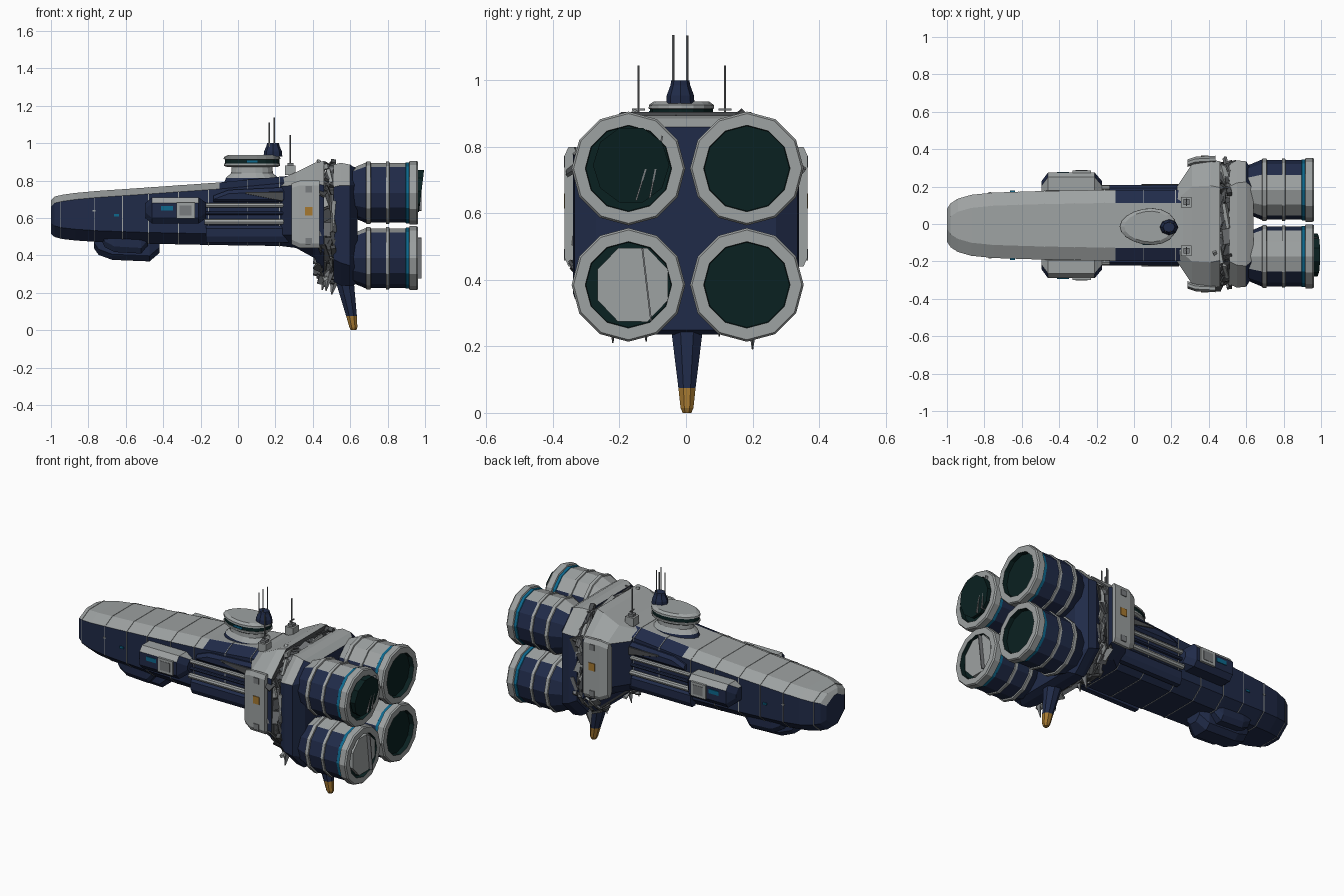
import bpy, bmesh, math, random
from mathutils import Vector, Matrix, Euler

if "Cube" in bpy.data.objects:
    bpy.data.objects.remove(bpy.data.objects["Cube"])

random.seed(4)

def material(name, r, g, b):
    m = bpy.data.materials.new(name)
    m.diffuse_color = (r, g, b, 1)
    m.use_nodes = True
    m.node_tree.nodes["Principled BSDF"].inputs["Base Color"].default_value = m.diffuse_color
    return m

NAVY = material("navy paint", 0.0145, 0.024, 0.066)
GREY = material("pale grey plating", 0.34, 0.36, 0.36)
DARK = material("dark grey structure", 0.07, 0.075, 0.08)
MID = material("mid grey seam", 0.19, 0.2, 0.21)
GLOW = material("dark teal nozzle", 0.003, 0.015, 0.015)
TEAL = material("teal light", 0.004, 0.14, 0.27)
GOLD = material("gold trim", 0.38, 0.19, 0.03)

def finish(name, bm, mats):
    me = bpy.data.meshes.new(name)
    bm.to_mesh(me)
    bm.free()
    for m in mats:
        me.materials.append(m)
    ob = bpy.data.objects.new(name, me)
    bpy.context.collection.objects.link(ob)
    return ob

def skin(name, rings, mats, rule=None):
    """Skin closed rings of points; rule(normal, centre, band) picks the material."""
    bm = bmesh.new()
    vs = [[bm.verts.new(p) for p in r] for r in rings]
    band = {}
    n = len(rings[0])
    for i in range(len(rings) - 1):
        for k in range(n):
            j = (k + 1) % n
            band[bm.faces.new((vs[i][k], vs[i][j], vs[i + 1][j], vs[i + 1][k]))] = i
    band[bm.faces.new(vs[0][::-1])] = -1
    band[bm.faces.new(vs[-1])] = len(rings) - 1
    bmesh.ops.recalc_face_normals(bm, faces=bm.faces)
    if rule:
        for f, i in band.items():
            f.normal_update()
            f.material_index = rule(f.normal, f.calc_center_median(), i)
    return finish(name, bm, mats)

def octo(x, hw, z0, z1, cw, ct, cb, yc=0):
    """Chamfered rectangle across the ship at x."""
    pts = [(-hw, z0 + cb), (-hw + cw, z0), (hw - cw, z0), (hw, z0 + cb),
           (hw, z1 - ct), (hw - cw, z1), (-hw + cw, z1), (-hw, z1 - ct)]
    return [(x, yc + y, z) for y, z in pts]

def disc(c, a, b, axis, n, turn=0):
    out = []
    for k in range(n):
        t = 2 * math.pi * k / n + turn
        u, v = a * math.cos(t), b * math.sin(t)
        out.append(Vector(c) + (Vector((0, u, v)) if axis == 'X' else Vector((u, v, 0))))
    return out

def box(name, c, s, mat):
    bm = bmesh.new()
    bmesh.ops.create_cube(bm, size=1, matrix=Matrix.Translation(c) @ Matrix.Diagonal((*s, 1)))
    return finish(name, bm, [mat])

def top_grey(n, c, i):
    return 1 if n.z > 0.4 else 0

# main hull: x, half width, bottom, top; the rear roof edges turn navy
HULL = [(-1, .088, .515, .695), (-.98, .118, .498, .715), (-.94, .143, .488, .724), (-.87, .163, .48, .734),
        (-.75, .175, .472, .745), (-.5, .183, .463, .762), (-.1, .19, .455, .79), (.27, .19, .45, .825)]
def hull_at(x, grow=0):
    for a, b in zip(HULL, HULL[1:]):
        if a[0] <= x <= b[0]:
            t = (x - a[0]) / (b[0] - a[0])
            hw, z0, z1 = [p + (q - p) * t for p, q in zip(a[1:], b[1:])]
            return octo(x, hw + grow, z0 - grow, z1 + grow, .07, .035, .06)
skin("main_hull", [hull_at(h[0]) for h in HULL], [NAVY, GREY],
     lambda n, c, i: 1 if n.z > .4 and not (c.x > -.1 and abs(n.y) > .3) else 0)
for x in (-.95, -.77, -.62, -.48, -.32, -.16, .05, .22):
    skin("hull_seam", [hull_at(x, .002), hull_at(x + .004, .002)], [GREY])

# ventral pod with side lobes
for y, hw, x0, x1, zb in ((0, .075, -.77, -.42, .368), (.09, .045, -.73, -.48, .41), (-.09, .045, -.73, -.48, .41)):
    w = x1 - x0
    skin("ventral_pod", [octo(x0 + w * t, hw * k, zb + d, .5, hw * .4, .01, .03, y)
         for t, k, d in ((0, .6, .07), (.07, .8, .035), (.28, 1, .008), (.85, 1, 0), (1, .7, .045))], [NAVY])

for s in (-1, 1):
    # side pod with window and framed hatch
    skin("side_pod", [octo(x, hw, z0, z1, .025, .03, .03, s * yc) for x, hw, z0, z1, yc in
         ((-.495, .04, .60, .68, .195), (-.46, .06, .57, .71, .222), (-.21, .06, .57, .71, .222), (-.17, .04, .60, .68, .195))],
         [NAVY, GREY], top_grey)
    box("pod_frame", (-.28, s * .285, .64), (.10, .016, .085), GREY)
    box("pod_hatch", (-.28, s * .292, .64), (.065, .006, .055), MID)
    box("pod_window", (-.38, s * .283, .652), (.065, .006, .025), TEAL)
    # hull lights
    box("hull_light", (-.65, s * .181, .615), (.025, .008, .012), TEAL)
    box("hull_light", (-.77, s * .174, .64), (.015, .008, .008), GREY)
    # shoulders, trench and conduits
    skin("upper_shoulder", [octo(x, .03, .685, z, .015, .02, .015, s * .185) for x, z in ((-.13, .72), (-.05, .75), (.26, .765))], [NAVY])
    skin("shoulder_panel", [octo(x, .004, z, .738, .001, .001, .001, s * .216) for x, z in ((.04, .73), (.24, .69))], [DARK])
    skin("lower_shoulder", [octo(x, .03, .47, .56, .015, .015, .03, s * .175) for x in (-.17, .27)], [NAVY])
    for z, r, m in ((.58, .016, GREY), (.668, .013, GREY), (.625, .01, NAVY)):
        skin("side_conduit", [disc((x, s * .2, z), r, r, 'X', 8) for x in (-.18, .28)], [m])
    # collar side armour
    skin("collar_armour", [octo(x, .02, z0, z1, .012, .025, .025, s * y) for x, z0, z1, y in
         ((.285, .46, .785, .325), (.33, .44, .80, .34), (.435, .44, .80, .345))], [GREY])
    box("collar_gold_plate", (.378, s * .364, .637), (.042, .006, .045), GOLD)
    for z in (.755, .475):
        box("collar_hatch", (.378, s * .364, z), (.035, .006, .035), MID)
    # deck mast
    y = .002 - .015 + s * .13
    box("mast_base", (.28, y, .855), (.055, .055, .05), GREY)
    box("mast_block", (.28, y, .885), (.032, .032, .02), MID)
    skin("mast", [disc((.28, y, z), .004, .004, 'Z', 6) for z in (.88, 1.045)], [MID])
    box("mast_crossbar", (.28, y, .912), (.006, .04, .006), MID)

# the forward hull sits slightly off the centre line
for ob in bpy.context.collection.objects:
    if not ob.name.startswith(("mast", "collar")):
        ob.location.y = -.007

# collar flaring out behind the hull
skin("collar", [octo(x, hw, z0, z1, c, ct, cb) for x, hw, z0, z1, c, ct, cb in
     ((.23, .2, .45, .81, .07, .04, .06), (.31, .32, .44, .845, .12, .07, .07),
      (.41, .345, .385, .895, .14, .11, .1), (.46, .335, .27, .905, .14, .13, .14))],
     [NAVY, GREY, DARK], lambda n, c, i: 2 if i == 3 else (1 if n.z > .3 else 0))

# torn joint: core, shards lying along the rim
skin("broken_core", [octo(x, .29, .3, .85, .1, .1, .1) for x in (.44, .56)], [DARK])
bm = bmesh.new()
rim = [Vector(p) for p in octo(0, .315, .285, .875, .13, .12, .13)]
for k in range(110):
    a = k / 110 * 8
    lo, hi = rim[int(a)], rim[(int(a) + 1) % 8]
    p = lo.lerp(hi, a % 1)
    d = hi - lo
    p.x = random.uniform(.44, .53)
    rot = Euler((math.atan2(d.z, d.y) - math.pi / 2 + random.uniform(-.15, .15), random.uniform(-.5, .5), random.uniform(-.5, .5)))
    if k % 3:
        size = (random.uniform(.012, .03), random.uniform(.008, .03), random.uniform(.06, .14))
    else:
        size = (random.uniform(.04, .09), random.uniform(.006, .014), random.uniform(.04, .11))
    vs = bmesh.ops.create_cube(bm, size=1, matrix=Matrix.Translation(p) @ rot.to_matrix().to_4x4() @ Matrix.Diagonal((*size, 1)))['verts']
    m = random.choice((0, 0, 0, 1, 2))
    for f in {f for v in vs for f in v.link_faces}:
        f.material_index = m
finish("torn_plates", bm, [DARK, GREY, MID])
for x, y, z, zt in ((.49, -.22, .32, .21), (.52, .2, .28, .19), (.47, -.12, .32, .215), (.48, .1, .32, .23)):
    skin("hanging_spike", [disc((x, y, z), .03, .015, 'Z', 4), disc((x - .02, y, zt), .003, .002, 'Z', 4)], [MID])

# engine block
skin("engine_block", [octo(x, hw, z0, z1, c, c, c) for x, hw, z0, z1, c in
     ((.51, .32, .26, .885, .12), (.55, .34, .24, .895, .12), (.6, .335, .235, .885, .11), (.64, .27, .25, .86, .08))],
     [NAVY, GREY], lambda n, c, i: 1 if n.z > .3 and (i < 2 or abs(n.y) < .3) else 0)

# four engines: x, radius, material of the band that follows (0 navy 1 grey 2 teal 3 nozzle)
PROFILE = [(.57, .12, 0), (.62, .135, 0), (.685, .162, 1), (.688, .168, 1), (.708, .168, 1), (.71, .16, 0),
           (.79, .16, 1), (.792, .166, 1), (.808, .166, 1), (.81, .16, 0), (.895, .16, 2), (.897, .163, 2),
           (.915, .163, 1), (.918, .171, 1), (.955, .171, 1), (.963, .165, 1), (.963, .13, 3), (.935, .128, 3)]
for sy in (-1, 1):
    for z in (.735, .385):
        yc = .005 + .178 * sy
        def rule(n, c, i):
            if i < 0:
                return 0
            m = PROFILE[i][2]
            return 1 if m == 0 and (n.z > .85 or (n.z > .55 and n.y * sy < 0)) else m
        skin("engine", [disc((x, yc, z), r, r, 'X', 12) for x, r, m in PROFILE], [NAVY, GREY, TEAL, GLOW], rule)
# damaged nozzle covers on the front side
skin("loose_nozzle_cover", [[p + Vector(((p.z - .75) * k, 0, 0)) for p in disc((x, -.165, .745), .115, .118, 'X', 10)]
     for x, k in ((.95, 0), (.982, .12))], [GLOW])
skin("bent_nozzle_cover", [disc((x, -.16, .385), .115, .12, 'X', 8, .39) for x in (.935, .958)], [GREY])
for y, z, h, t in ((-.118, .385, .22, .12), (-.09, .74, .19, -.2), (-.125, .72, .17, -.3)):
    ob = box("nozzle_crack", (0, 0, 0), (.03, .005, h), MID)
    ob.location, ob.rotation_euler = (.965, y, z), (t, 0, 0)

# ventral fin with gold tip
skin("ventral_fin", [disc((x, .003, z), a, b, 'Z', 8, math.pi / 8) for z, x, a, b in
     ((.32, .555, .055, .055), (.24, .575, .05, .05), (.075, .607, .031, .028), (.015, .617, .023, .021), (0, .618, .015, .014))],
     [NAVY, GOLD], lambda n, c, i: 1 if i > 1 else 0)

# bridge on its pedestal, egg-shaped from above
def egg(z, k):
    return [(.075 + .155 * k * math.cos(t), -.014 + .1 * k * math.sin(t) * (1 + .12 * math.cos(t)), z)
            for t in [2 * math.pi * j / 18 for j in range(18)]]
skin("bridge_pedestal", [egg(.77, 1.0), egg(.815, .9), egg(.84, .72), egg(.88, .7)], [GREY, NAVY],
     lambda n, c, i: 1 if i == 0 else 0)
skin("bridge", [egg(.872, .86), egg(.88, .97), egg(.891, .97), egg(.892, .94), egg(.914, .94), egg(.915, .98), egg(.926, .97), egg(.937, .82)],
     [GREY, GLOW], lambda n, c, i: 1 if i == 3 else 0)
box("bridge_light", (.075, -.109, .903), (.06, .006, .01), TEAL)

# sensor tower and aerials
skin("sensor_tower", [disc((.187, -.017, z), r, r * .85, 'Z', 8) for z, r in
     ((.93, .05), (.955, .048), (.985, .035), (1.0, .032))], [NAVY])
for x, y, z in ((.168, -.038, 1.11), (.195, -.038, 1.137), (.195, .004, 1.135)):
    skin("aerial", [disc((x, y, zz), .004, .004, 'Z', 6) for zz in (.98, z)], [MID])
